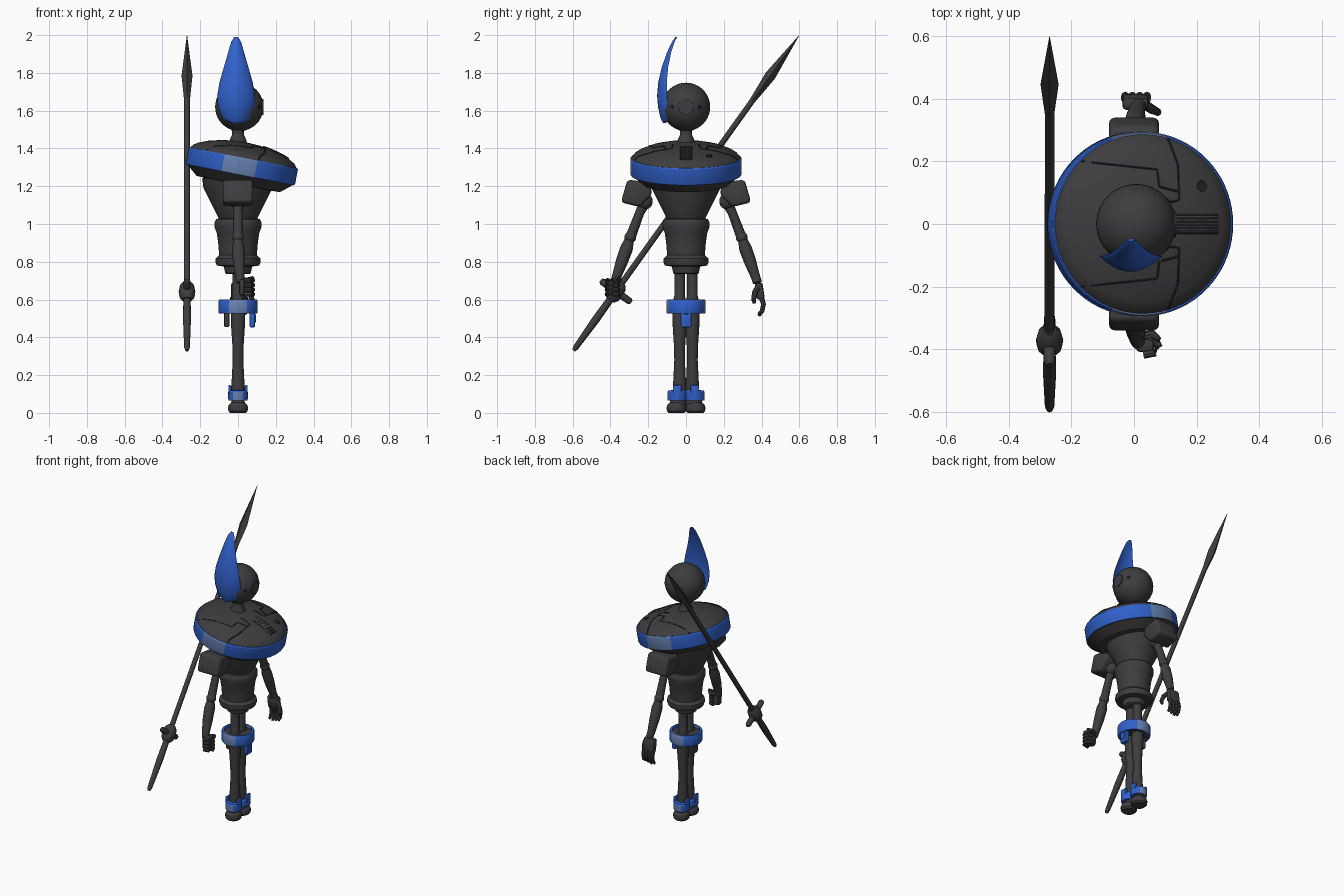
import bpy, bmesh, math
from mathutils import Vector, Matrix

old = bpy.data.objects.get("Cube")
if old:
    bpy.data.objects.remove(old, do_unlink=True)


def material(name, r, g, b):
    m = bpy.data.materials.new(name)
    m.use_nodes = True
    m.diffuse_color = (r, g, b, 1)
    bsdf = m.node_tree.nodes["Principled BSDF"]
    bsdf.inputs["Base Color"].default_value = (r, g, b, 1)
    bsdf.inputs["Roughness"].default_value = 0.6
    return m


DARK = material("dark_grey", 0.047, 0.047, 0.05)
BLUE = material("blue", 0.03, 0.12, 0.6)
PALE = material("pale_blue", 0.14, 0.23, 0.46)
GROOVE = material("near_black", 0.018, 0.018, 0.02)


def finish(name, bm, mats, angle=35, rule=None, matrix=None):
    bmesh.ops.recalc_face_normals(bm, faces=bm.faces)
    if rule:
        for f in bm.faces:
            f.material_index = rule(f.calc_center_median())
    if matrix:
        bm.transform(matrix)
    mesh = bpy.data.meshes.new(name)
    bm.to_mesh(mesh)
    bm.free()
    for m in mats:
        mesh.materials.append(m)
    mesh.shade_smooth()
    mesh.set_sharp_from_angle(angle=math.radians(angle))
    ob = bpy.data.objects.new(name, mesh)
    bpy.context.collection.objects.link(ob)
    return ob


def skin(bm, rings, close=False):
    n = len(rings[0])
    pairs = list(zip(rings, rings[1:])) + ([(rings[-1], rings[0])] if close else [])
    for a, b in pairs:
        for i in range(n):
            j = (i + 1) % n
            bm.faces.new((a[i], a[j], b[j], b[i]))
    if not close:
        bm.faces.new(rings[0])
        bm.faces.new(rings[-1])


def lathe(name, profile, mats=(DARK,), at=(0, 0, 0), sides=32, close=False, tilt=0, rule=None):
    """Turn (radius, height) pairs around the vertical axis."""
    bm = bmesh.new()
    rings = [[bm.verts.new((r * math.cos(k * math.tau / sides), r * math.sin(k * math.tau / sides), z))
              for k in range(sides)] for r, z in profile]
    skin(bm, rings, close)
    return finish(name, bm, mats, 30, rule, Matrix.Translation(at) @ Matrix.Rotation(tilt, 4, "Y"))


def tube(name, points, radii, mat=DARK, sides=12, angle=35):
    """Sweep a round section of changing radius along a path."""
    bm = bmesh.new()
    pts = [Vector(p) for p in points]
    rings = []
    for i, p in enumerate(pts):
        d = (pts[min(i + 1, len(pts) - 1)] - pts[max(i - 1, 0)]).normalized()
        ref = Vector((1, 0, 0)) if abs(d.x) < 0.8 else Vector((0, 1, 0))
        u = d.cross(ref).normalized()
        v = d.cross(u)
        rings.append([bm.verts.new(p + radii[i] * (u * math.cos(k * math.tau / sides) + v * math.sin(k * math.tau / sides)))
                      for k in range(sides)])
    skin(bm, rings)
    return finish(name, bm, (mat,), angle)


def block(name, size, at, mat=DARK, bevel=0.008, turn=0):
    bm = bmesh.new()
    bmesh.ops.create_cube(bm, size=1)
    bm.transform(Matrix.Diagonal((*size, 1)))
    bmesh.ops.bevel(bm, geom=bm.edges[:], offset=bevel, segments=2, affect="EDGES", profile=0.5)
    return finish(name, bm, (mat,), 40, None, Matrix.Translation(at) @ Matrix.Rotation(turn, 4, "X"))


def ball(name, r, at):
    bm = bmesh.new()
    bmesh.ops.create_uvsphere(bm, u_segments=32, v_segments=20, radius=r)
    return finish(name, bm, (DARK,), 60, None, Matrix.Translation(at))


# Head with eye ring and side studs
HEAD = Vector((0.007, 0, 1.62))
ball("head", 0.128, HEAD)
tube("eye_ring", [HEAD + Vector((x, 0, 0)) for x in (0.1, 0.127, 0.127, 0.12)],
     [0.045, 0.042, 0.028, 0.026], sides=8)
tube("eye_lens", [HEAD + Vector((x, 0, 0)) for x in (0.1, 0.126)], [0.026, 0.024], GROOVE, 8)
for s in (-1, 1):
    d = Vector((0.8, 0.58 * s, 0)).normalized()
    tube("head_stud", [HEAD + d * 0.11, HEAD + d * 0.131], [0.013, 0.011], GROOVE, 6)
lathe("neck", [(0.055, 1.4), (0.042, 1.45), (0.032, 1.47), (0.032, 1.49), (0.042, 1.515), (0.04, 1.54)])

# Curved crest plate: (height, half width, depth of the middle line)
crest = [(1.535, 0.035, -0.122), (1.56, 0.075, -0.135), (1.62, 0.096, -0.148), (1.68, 0.1, -0.153),
         (1.75, 0.088, -0.147), (1.83, 0.065, -0.128), (1.91, 0.042, -0.1), (1.965, 0.026, -0.074),
         (1.99, 0.01, -0.056)]
bm = bmesh.new()
rings = []
for z, w, y in crest:
    thick = 0.008 + 0.16 * w
    span = [k / 5 for k in range(-5, 6)]
    outer = [bm.verts.new((-0.01 + s * w, y + 0.5 * w * s * s, z)) for s in span]
    inner = [bm.verts.new((-0.01 + s * w, y + 0.5 * w * s * s + thick * (1.05 - s * s), z))
             for s in reversed(span)]
    rings.append(outer + inner)
skin(bm, rings)
finish("crest", bm, (BLUE,), 50)

# Tilted shoulder disc with coloured rim band
TILT = math.radians(11)
DISC = Vector((0.02, 0, 1.305))
dome = [(0.287, 0.045), (0.272, 0.066), (0.25, 0.079), (0.2, 0.1), (0.13, 0.117), (0.07, 0.126), (0.004, 0.129)]
lathe("shoulder_disc", [(0.1, -0.1), (0.225, -0.095), (0.255, -0.07), (0.285, -0.045)] + dome,
      at=DISC, sides=64, tilt=TILT)
lathe("disc_band", [(0.27, -0.046), (0.291, -0.046), (0.295, -0.038), (0.295, 0.04), (0.291, 0.046), (0.27, 0.046)],
      (BLUE, PALE), DISC, 72, True, TILT, lambda c: int(abs(c.x + 0.012) < 0.08))


def on_dome(x, y, lift=0.0):
    """Point on the disc's top for local x and y."""
    r = math.hypot(x, y)
    for (r1, h1), (r0, h0) in zip(dome, dome[1:]):
        if r >= r0:
            break
    h = h0 + (h1 - h0) * (r - r0) / (r1 - r0)
    return DISC + Matrix.Rotation(TILT, 3, "Y") @ Vector((x, y, h + lift))


def seam(name, corners, radius, mat=GROOVE):
    path = []
    for (ax, ay), (bx, by) in zip(corners, corners[1:]):
        path += [on_dome(ax + (bx - ax) * k / 6, ay + (by - ay) * k / 6, -0.002) for k in range(6)]
    path.append(on_dome(*corners[-1], -0.002))
    tube(name, path, [radius] * len(path), mat, 6)


for s in (-1, 1):
    seam("panel_seam", [(-0.2, 0.2 * s), (0.035, 0.175 * s), (0.04, 0.12 * s), (0.1, 0.105 * s)], 0.005)
    seam("front_seam", [(0.08, 0.27 * s), (0.105, 0.19 * s), (0.105, 0.075 * s), (0.03, 0.07 * s)], 0.005)
    seam("slot_edge", [(0.09, 0.029 * s), (0.235, 0.029 * s)], 0.006)
seam("slot_end", [(0.235, -0.029), (0.235, 0.029)], 0.006)
for k in range(-2, 3):
    seam("slot_plate", [(0.09, k * 0.01), (0.235, k * 0.01)], 0.008, DARK)
tube("disc_port", [on_dome(0.18, 0.12, -0.01), on_dome(0.183, 0.12, 0.005)], [0.02, 0.017], GROOVE, 12)

# Torso cone, corset and hips
lathe("torso", [(0.08, 0.98), (0.098, 1.02), (0.182, 1.19), (0.19, 1.24), (0.12, 1.28)], sides=40)
lathe("corset", [(0.06, 0.735), (0.068, 0.74), (0.075, 0.775), (0.112, 0.78), (0.12, 0.8), (0.118, 0.818),
                 (0.1, 0.835), (0.104, 0.89), (0.112, 0.95), (0.124, 0.985), (0.124, 1.01), (0.115, 1.026),
                 (0.095, 1.03)], sides=40)

# Belt ring around the thighs
lathe("thigh_belt", [(0.086, 0.525), (0.1, 0.525), (0.104, 0.535), (0.104, 0.592), (0.1, 0.6), (0.086, 0.6)],
      (BLUE, PALE), sides=40, close=True, rule=lambda c: int(abs(c.x) < 0.042))
lathe("belt_core", [(0.07, 0.53), (0.087, 0.535), (0.087, 0.585), (0.07, 0.59)])
block("belt_tab", (0.03, 0.056, 0.085), (0.076, 0, 0.495), BLUE)
block("belt_tab_inset", (0.012, 0.026, 0.045), (0.089, 0, 0.5), BLUE, 0.003)
block("belt_back_tab", (0.03, 0.056, 0.08), (-0.06, 0, 0.495))

for s in (-1, 1):
    # Legs, ankle cuffs and feet
    lathe("leg", [(0.028, 0.77), (0.028, 0.62), (0.038, 0.58), (0.038, 0.5), (0.036, 0.45), (0.03, 0.36),
                  (0.028, 0.28), (0.034, 0.16), (0.034, 0.04)], at=(0, s * 0.034, 0), sides=20)
    lathe("ankle_cuff", [(0.036, 0.065), (0.05, 0.065), (0.052, 0.075), (0.052, 0.11), (0.047, 0.118), (0.032, 0.12)],
          (BLUE, PALE), (0, s * 0.047, 0), 24,
          rule=lambda c: int(c.y * s > 0.03 and abs(c.x) < 0.03 and c.z < 0.11))
    for x in (-1, 1):
        block("cuff_peak", (0.016, 0.045, 0.05), (x * 0.043, s * 0.047, 0.122), BLUE, 0.006)
    lathe("foot", [(0.042, 0), (0.051, 0.01), (0.053, 0.027), (0.049, 0.043), (0.036, 0.056), (0.032, 0.08)],
          at=(0, s * 0.05, 0), sides=24)

    # Shoulder pads and arms
    bm = bmesh.new()
    outline = [(0.31, 1.235), (0.19, 1.22), (0.18, 1.155), (0.245, 1.09), (0.345, 1.115)]
    sides = [[bm.verts.new((x, s * y, z)) for y, z in outline] for x in (-0.08, 0.08)]
    skin(bm, sides)
    bmesh.ops.bevel(bm, geom=bm.edges[:], offset=0.018, segments=3, affect="EDGES", profile=0.5)
    finish("shoulder_pad", bm, (DARK,), 40)
    ball("shoulder_joint", 0.044, (0, s * 0.22, 1.12))
    tube("upper_arm", [(0, s * 0.22, 1.11), (0, s * 0.245, 1.06), (0, s * 0.29, 0.94)], [0.03, 0.024, 0.027])
    ball("elbow", 0.031, (0, s * 0.295, 0.93))
    tube("forearm", [(0, s * 0.295, 0.93), (0.002, s * 0.315, 0.87), (0.005, s * 0.34, 0.8),
                     (0.01, s * 0.37, 0.715), (0.015, s * 0.378, 0.69)], [0.022, 0.034, 0.032, 0.024, 0.024])

# Closed fist
block("fist_palm", (0.06, 0.05, 0.09), (0.035, -0.385, 0.665), DARK, 0.016)
for k in range(4):
    z = 0.7 - k * 0.024
    tube("fist_finger", [(0.03, -0.418, z), (0.065, -0.412, z), (0.078, -0.39, z), (0.066, -0.366, z), (0.04, -0.36, z)],
         [0.013] * 5, sides=8)
tube("fist_thumb", [(0.02, -0.36, 0.7), (0.06, -0.352, 0.705), (0.08, -0.37, 0.715)], [0.014, 0.014, 0.01], sides=8)

# Open hand with curled fingers
block("open_palm", (0.085, 0.042, 0.09), (0.005, 0.39, 0.645), DARK, 0.014, 0.15)
for k in range(4):
    x = -0.028 + k * 0.023
    tube("open_finger", [(x, 0.4, 0.61), (x, 0.41, 0.575), (x, 0.403, 0.54), (x, 0.385, 0.513 + abs(k - 1) * 0.006)],
         [0.014, 0.013, 0.012, 0.008], sides=8)
tube("open_thumb", [(0.03, 0.385, 0.67), (0.06, 0.365, 0.64), (0.075, 0.358, 0.6), (0.07, 0.362, 0.58)],
     [0.016, 0.015, 0.013, 0.008], sides=8)

# Long spear with grip, cross guard and blade
BUTT = Vector((-0.27, -0.595, 0.33))
TIP = Vector((-0.27, 0.6, 2.0))
AXIS = (TIP - BUTT).normalized()


def along(pairs):
    return [BUTT + AXIS * t for t, r in pairs], [r for t, r in pairs]


tube("spear_shaft", *along([(0, 0.009), (0.02, 0.015), (0.2, 0.021), (0.36, 0.019), (0.42, 0.016), (1.68, 0.015)]))
tube("spear_blade", *along([(1.6, 0.013), (1.66, 0.018), (1.79, 0.029), (2.05, 0.001)]), sides=4, angle=20)
guard = BUTT + AXIS * 0.385
across = AXIS.cross(Vector((1, 0, 0)))
tube("spear_guard", [guard + across * k for k in (-0.1, -0.09, 0, 0.09, 0.1)], [0.011, 0.018, 0.02, 0.018, 0.011])
tube("spear_collar", *along([(0.33, 0.025), (0.35, 0.04), (0.385, 0.044), (0.42, 0.038), (0.44, 0.022)]))
